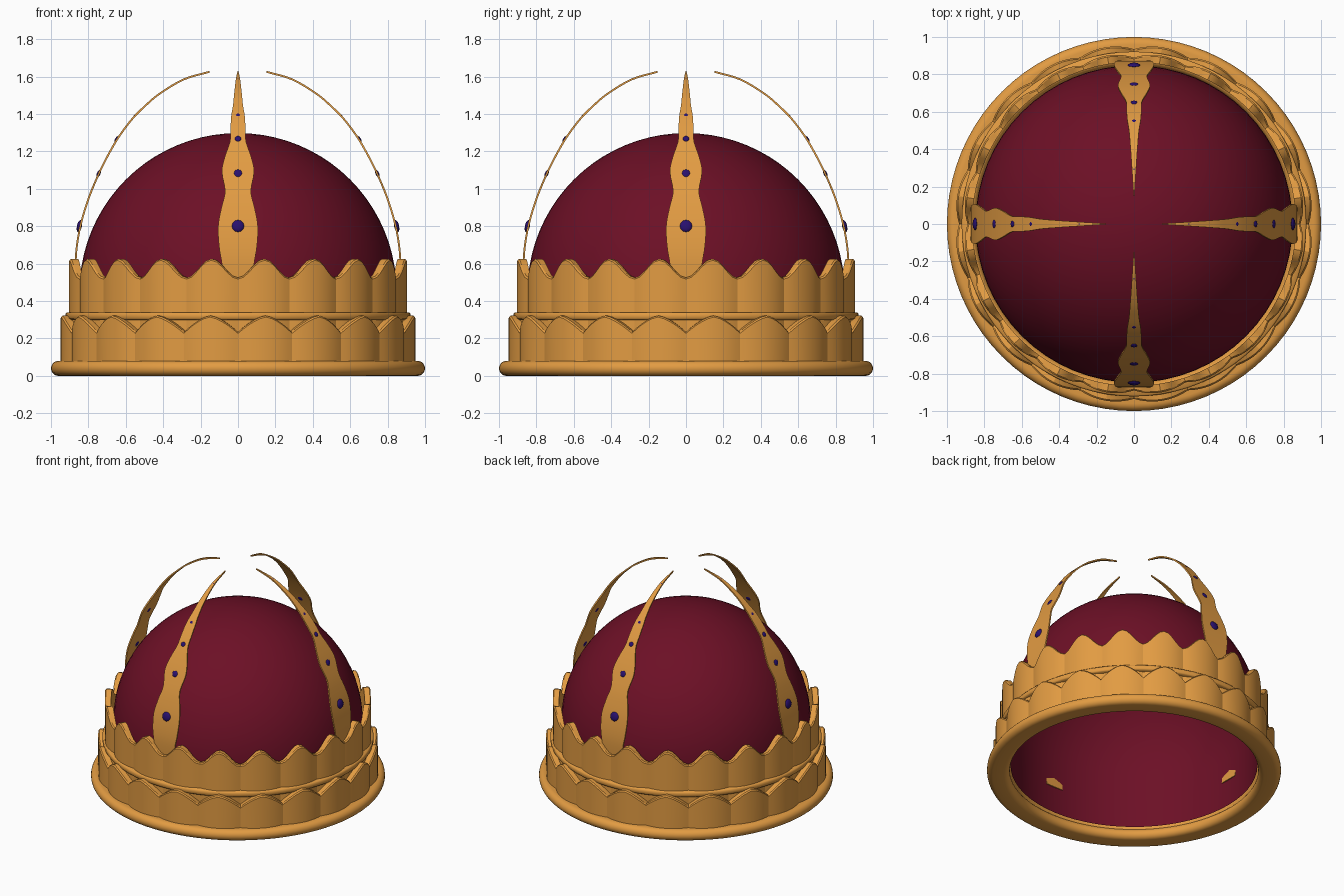
import bpy, bmesh, math
from mathutils import Vector, Matrix

if "Cube" in bpy.data.objects:
    bpy.data.objects.remove(bpy.data.objects["Cube"])

def material(name, rgb):
    m = bpy.data.materials.new(name)
    m.diffuse_color = (*rgb, 1)
    m.use_nodes = True
    m.node_tree.nodes["Principled BSDF"].inputs["Base Color"].default_value = m.diffuse_color
    return m

GOLD = material("gold", (0.76, 0.33, 0.055))
VELVET = material("crimson velvet", (0.15, 0.005, 0.019))
GEM = material("violet gem", (0.022, 0.005, 0.16))

def finish(bm, name, mat, angle=25):
    bmesh.ops.recalc_face_normals(bm, faces=bm.faces)
    me = bpy.data.meshes.new(name)
    bm.to_mesh(me)
    bm.free()
    me.materials.append(mat)
    ob = bpy.data.objects.new(name, me)
    bpy.context.collection.objects.link(ob)
    bpy.ops.object.select_all(action='DESELECT')
    ob.select_set(True)
    bpy.context.view_layer.objects.active = ob
    bpy.ops.object.shade_smooth_by_angle(angle=math.radians(angle))
    return ob

def lathe(name, columns, mat, closed=True, angle=40):
    """columns: list of (angle, [(r, z), ...]) cross-sections joined round the axis."""
    bm = bmesh.new()
    rings = [[bm.verts.new((r * math.sin(a), -r * math.cos(a), z)) for r, z in sec]
             for a, sec in columns]
    n = len(rings[0])
    for i, ring in enumerate(rings):
        nxt = rings[(i + 1) % len(rings)]
        for k in range(n if closed else n - 1):
            j = (k + 1) % n
            bm.faces.new((ring[k], nxt[k], nxt[j], ring[j]))
    bmesh.ops.remove_doubles(bm, verts=bm.verts, dist=1e-5)
    return finish(bm, name, mat, angle)

def revolve(name, section, mat, steps=80, **kw):
    return lathe(name, [(2 * math.pi * i / steps, section) for i in range(steps)], mat, **kw)

def scalloped_tier(name, r_in, r_seam, bulge, z0, z_seam, z_peak, shape, panels=20, div=10):
    cols = []
    for i in range(panels * div):
        u = 2 * (i % div) / div - 1
        top = z_seam + (z_peak - z_seam) * shape(u)
        r = r_seam + bulge * (1 - u * u)
        cols.append((2 * math.pi * i / (panels * div),
                     [(r_in, z0), (r, z0), (r, top - 0.008), (r - 0.008, top), (r_in, top)]))
    return lathe(name, cols, GOLD, angle=28)

# rounded base ring
base = [(0.96 + 0.04 * math.cos(t), 0.04 + 0.04 * math.sin(t))
        for t in [math.radians(-90 + 18 * k) for k in range(11)]]
base += [(0.885 + 0.04 * math.cos(t), 0.04 + 0.04 * math.sin(t))
         for t in [math.radians(90 + 18 * k) for k in range(11)]]
revolve("base_ring", base, GOLD)

# two tiers of scalloped panels and the thin ledge between them
scalloped_tier("lower_panels", 0.89, 0.935, 0.022, 0.06, 0.235, 0.322,
               lambda u: 1 - abs(u) ** 1.5)
scalloped_tier("upper_panels", 0.865, 0.89, 0.022, 0.06, 0.525, 0.626,
               lambda u: 0.5 + 0.5 * math.cos(math.pi * u))
revolve("ledge_ring", [(0.87, 0.30), (0.915, 0.30), (0.922, 0.308), (0.922, 0.332),
                       (0.915, 0.34), (0.87, 0.34)], GOLD, angle=50)

# velvet cap: short wall rising into a hemisphere, open below
cap = [(0.84, 0.08), (0.845, 0.27)]
cap += [(0.848 * math.cos(t), 0.45 + 0.848 * math.sin(t))
        for t in [math.radians(90 * k / 20) for k in range(21)]]
revolve("velvet_cap", cap, VELVET, steps=64, closed=False, angle=60)

# arch profile: radius, height, half width
ARCH = [(0.842, 0.28, 0.07), (0.862, 0.45, 0.075), (0.868, 0.59, 0.085), (0.862, 0.69, 0.101),
        (0.843, 0.80, 0.106), (0.815, 0.90, 0.088), (0.785, 0.985, 0.069), (0.74, 1.09, 0.086),
        (0.70, 1.17, 0.070), (0.655, 1.25, 0.043), (0.615, 1.31, 0.040), (0.56, 1.38, 0.037),
        (0.50, 1.44, 0.027), (0.42, 1.508, 0.020), (0.29, 1.585, 0.011), (0.152, 1.626, 0.002)]

def smooth_path(pts, sub=4):
    """Catmull-Rom curve through the points."""
    p = [Vector(q) for q in pts]
    p = [2 * p[0] - p[1]] + p + [2 * p[-1] - p[-2]]
    out = []
    for i in range(1, len(p) - 2):
        a, b, c, d = p[i - 1:i + 3]
        for k in range(sub):
            t = k / sub
            out.append(0.5 * (2 * b + (c - a) * t + (2 * a - 5 * b + 4 * c - d) * t * t
                              + (3 * b - a - 3 * c + d) * t ** 3))
    return out + [p[-2]]

PATH = smooth_path(ARCH)

def frame(i):
    """Outward normal of the arch path at sample i, in the (r, z) plane."""
    a, b = PATH[max(i - 1, 0)], PATH[min(i + 1, len(PATH) - 1)]
    return Vector((b.y - a.y, 0, a.x - b.x)).normalized()

SIDES = ["right", "back", "left", "front"]
GEMS = [(0.80, 0.033), (1.08, 0.024), (1.265, 0.017), (1.39, 0.014), (1.50, 0.010), (1.583, 0.006)]

for s, side in enumerate(SIDES):
    turn = Matrix.Rotation(s * math.pi / 2, 4, 'Z')

    # tapering arch strip with a wavy outline
    bm = bmesh.new()
    rows = []
    for i, q in enumerate(PATH):
        nrm = frame(i) * 0.005
        c = Vector((q.x, 0, q.y))
        w = Vector((0, q.z, 0))
        rows.append([bm.verts.new(turn @ v) for v in
                     (c - w - nrm, c + w - nrm, c + w + nrm, c - w + nrm)])
    for a, b in zip(rows, rows[1:]):
        for k in range(4):
            j = (k + 1) % 4
            bm.faces.new((a[k], a[j], b[j], b[k]))
    bm.faces.new(rows[0])
    bm.faces.new(rows[-1])
    finish(bm, side + "_arch", GOLD, 40)

    # gems shrinking towards the tip
    bm = bmesh.new()
    for z, r in GEMS:
        i = min(range(len(PATH)), key=lambda k: abs(PATH[k].y - z))
        nrm = frame(i)
        pos = Vector((PATH[i].x, 0, z)) + nrm * 0.005
        rot = nrm.to_track_quat('Z', 'Y').to_matrix().to_4x4()
        bmesh.ops.create_uvsphere(bm, u_segments=12, v_segments=8, radius=r,
                                  matrix=turn @ Matrix.Translation(pos) @ rot
                                  @ Matrix.Diagonal((1, 1, 0.4, 1)))
    finish(bm, side + "_arch_gems", GEM, 40)
